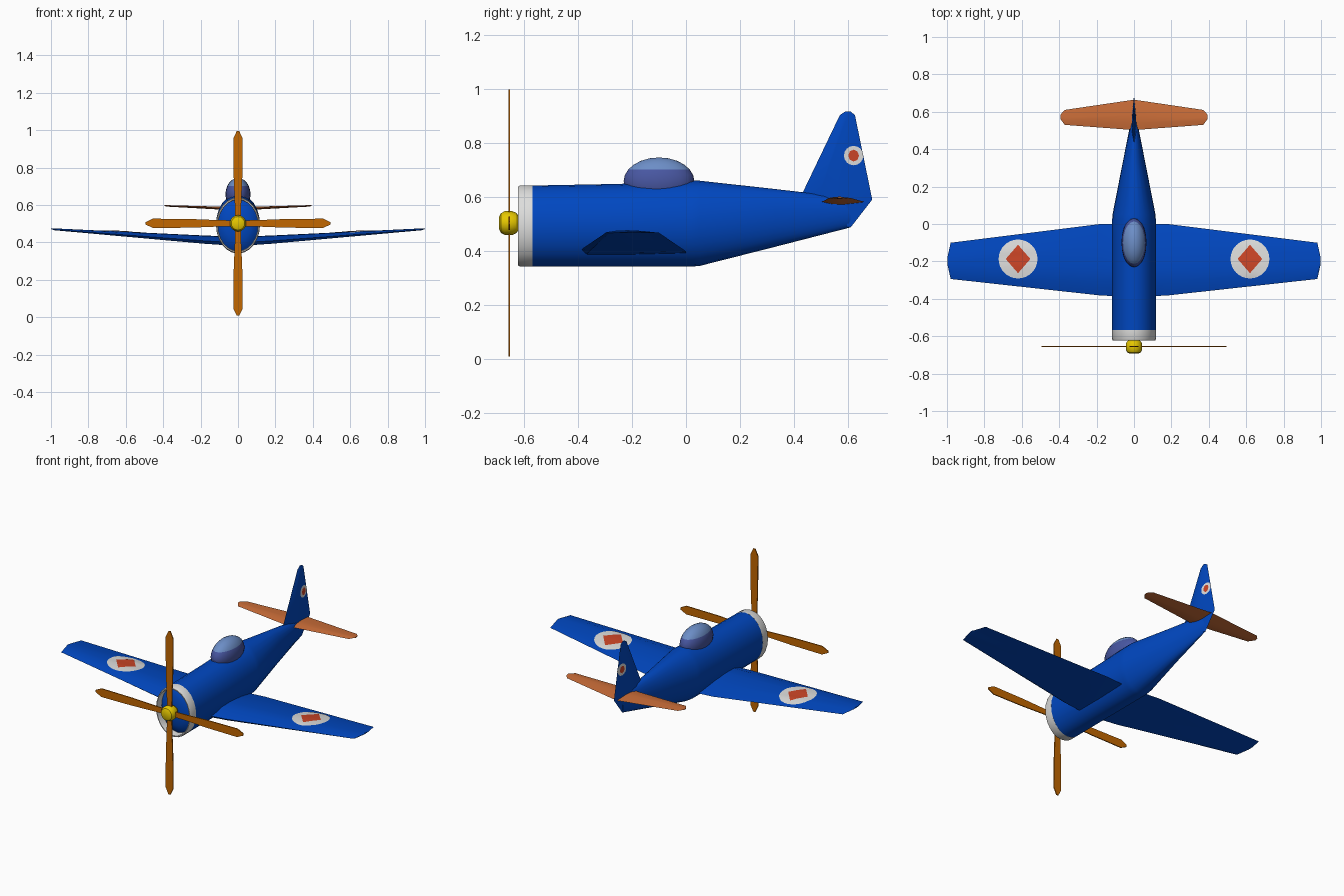
import bpy, bmesh, math
from mathutils import Vector
from mathutils.bvhtree import BVHTree

if "Cube" in bpy.data.objects:
    bpy.data.objects.remove(bpy.data.objects["Cube"])


def material(name, r, g, b):
    m = bpy.data.materials.new(name)
    m.diffuse_color = (r, g, b, 1)
    m.use_nodes = True
    m.node_tree.nodes["Principled BSDF"].inputs["Base Color"].default_value = m.diffuse_color
    return m


BLUE = material("blue paint", 0.0, 0.063, 0.53)
WHITE = material("off white", 0.72, 0.72, 0.71)
RED = material("red paint", 0.60, 0.06, 0.02)
WOOD = material("propeller orange", 0.54, 0.135, 0.0)
COPPER = material("tailplane copper", 0.60, 0.155, 0.04)
YELLOW = material("hub yellow", 0.80, 0.58, 0.0)
GLASS = material("canopy glass", 0.15, 0.27, 0.57)
GLASS_LOW = material("canopy lower glass", 0.065, 0.095, 0.36)


def finish(bm, name, *mats):
    me = bpy.data.meshes.new(name)
    bm.to_mesh(me)
    bm.free()
    ob = bpy.data.objects.new(name, me)
    bpy.context.collection.objects.link(ob)
    for m in mats:
        me.materials.append(m)
    return ob


def loft(name, rings, mat, loop=False):
    """Skin a list of point rings; cap the ends, or join last to first."""
    bm = bmesh.new()
    vs = [[bm.verts.new(p) for p in ring] for ring in rings]
    pairs = list(zip(vs, vs[1:])) + ([(vs[-1], vs[0])] if loop else [])
    for a, b in pairs:
        n = len(a)
        for i in range(n):
            bm.faces.new((a[i], a[(i + 1) % n], b[(i + 1) % n], b[i]))
    if not loop:
        bm.faces.new(vs[0])
        bm.faces.new(vs[-1])
    bmesh.ops.recalc_face_normals(bm, faces=bm.faces)
    return finish(bm, name, mat)


def ellipse(y, z, rx, rz, n=24):
    return [(rx * math.cos(t), y, z + rz * math.sin(t))
            for t in (2 * math.pi * i / n for i in range(n))]


# section shapes: (fraction of chord, fraction of half thickness)
FLAT_BOTTOM = [(0, -.3), (.2, .9), (.4, 1), (.7, .5), (1, -.8), (.5, -1), (.05, -1)]
SYMMETRIC = [(0, 0), (.25, .9), (.5, 1), (1, 0), (.5, -1), (.25, -.9)]


def airfoil(shape, le, te, half, place):
    return [place(le + (te - le) * c, half * t) for c, t in shape]


def horizontal_surface(name, shape, stations, mat):
    """Stations (x, leading y, trailing y, z, half thickness), mirrored in x."""
    full = [(-s[0],) + s[1:] for s in reversed(stations)] + stations
    return loft(name, [airfoil(shape, le, te, h, lambda y, t, x=x, z=z: (x, y, z + t))
                       for x, le, te, z, h in full], mat)


def decal(name, target, centre, u, v, ru, rv, sides, lift, mat, rings=5):
    """Thin painted patch projected onto a target surface."""
    bm = bmesh.new()
    src = bmesh.new()
    src.from_mesh(target.data)
    tree = BVHTree.FromBMesh(src)
    u, v, centre = Vector(u), Vector(v), Vector(centre)
    out = u.cross(v)

    def project(p):
        hit = tree.ray_cast(p + out, -out)[0]
        if hit is None:
            hit = tree.find_nearest(p)[0]
        return bm.verts.new(hit + out * lift)

    mid = project(centre)
    n = 32
    corners = [Vector((math.cos(2 * math.pi * k / sides), math.sin(2 * math.pi * k / sides)))
               for k in range(sides)]
    edge = []
    for i in range(n):
        k, f = divmod(i * sides, n)
        edge.append(corners[k].lerp(corners[(k + 1) % sides], f / n))
    prev = None
    for r in range(1, rings + 1):
        s = r / rings
        cur = [project(centre + u * (e.x * ru * s) + v * (e.y * rv * s)) for e in edge]
        for i in range(n):
            j = (i + 1) % n
            bm.faces.new((prev[i], cur[i], cur[j], prev[j]) if prev else (mid, cur[i], cur[j]))
        prev = cur
    src.free()
    return finish(bm, name, mat)


# fuselage, with a shallow domed front inside the cowl ring
loft("fuselage", [ellipse(*s) for s in (
    (-0.608, .491, .030, .038), (-0.603, .491, .068, .087), (-0.588, .491, .097, .125),
    (-0.568, .491, .117, .150), (-0.25, .494, .117, .153), (0.02, .500, .117, .159),
    (0.05, .501, .115, .158), (0.33, .521, .060, .107), (0.61, .541, .005, .055))], BLUE)

# hollow cowl ring on the nose
loft("cowl_ring", [ellipse(y, .491, .117 * k, .150 * k) for y, k in (
    (-0.568, 1.003), (-0.614, 1.003), (-0.623, .97), (-0.623, .93), (-0.614, .91), (-0.568, .91))],
    WHITE, loop=True)

# wings, one piece through the fuselage
wing = horizontal_surface("wing", FLAT_BOTTOM, [
    (0.05, -.388, 0, .408, .024), (0.18, -.382, 0, .415, .022),
    (0.98, -.294, -.10, .470, .005), (0.998, -.215, -.18, .473, .003)], BLUE)

# tailplane
horizontal_surface("tailplane", SYMMETRIC, [
    (0.01, .503, .663, .580, .009), (0.37, .53, .61, .595, .004),
    (0.393, .56, .585, .597, .003)], COPPER)

# tail fin and rudder
fin = loft("tail_fin", [airfoil(SYMMETRIC, le, te, h, lambda y, t, z=z: (t, y, z))
                        for z, le, te, h in (
    (.487, .595, .611, .004), (.589, .420, .69, .012),
    (.902, .57, .626, .005), (.915, .59, .61, .003))], BLUE)

# canopy: ellipsoid with a darker lower band
bm = bmesh.new()
bmesh.ops.create_uvsphere(bm, u_segments=20, v_segments=12, radius=1)
bmesh.ops.scale(bm, vec=(.067, .131, .088), verts=bm.verts)
bmesh.ops.translate(bm, vec=(0, -.1, .657), verts=bm.verts)
for f in bm.faces:
    f.material_index = 0 if f.calc_center_median().z > .697 else 1
finish(bm, "canopy", GLASS, GLASS_LOW)

# propeller hub with a short shaft into the nose
HUB_Z, PROP_Y = .502, -.655
loft("propeller_hub", [ellipse(y, HUB_Z, r, r, 16) for y, r in (
    (-.692, .024), (-.686, .036), (-.672, .044), (-.643, .044), (-.628, .037), (-.620, .025),
    (-.600, .020))], YELLOW)

# four propeller blades
for i in range(4):
    a = i * math.pi / 2
    along = Vector((math.cos(a), 0, math.sin(a)))
    across = Vector((-math.sin(a), 0, math.cos(a)))
    base = Vector((0, PROP_Y, HUB_Z))
    loft(f"propeller_blade_{i + 1}", [
        [base + along * r + across * (w * sx) + Vector((0, .003 * sy, 0))
         for sx, sy in ((-1, -1), (1, -1), (1, 1), (-1, 1))]
        for r, w in ((.02, .016), (.1, .017), (.25, .023), (.455, .025), (.494, .006))], WOOD)

# roundels on the wing tops and fin sides
for side, label in ((-1, "left"), (1, "right")):
    c = (side * .62, -.187, .45)
    decal(f"wing_roundel_{label}", wing, c, (1, 0, 0), (0, 1, 0), .104, .104, 32, .002, WHITE)
    decal(f"wing_diamond_{label}", wing, c, (1, 0, 0), (0, 1, 0), .066, .076, 4, .004, RED)
    c, u = (0, .621, .752), (0, side, 0)
    decal(f"fin_roundel_{label}", fin, c, u, (0, 0, 1), .036, .036, 16, .0015, WHITE)
    decal(f"fin_dot_{label}", fin, c, u, (0, 0, 1), .02, .022, 8, .003, RED)

# smooth shading with sharp edges kept
for ob in bpy.context.collection.objects:
    ob.select_set(True)
    bpy.context.view_layer.objects.active = ob
bpy.ops.object.shade_smooth_by_angle(angle=math.radians(30))
